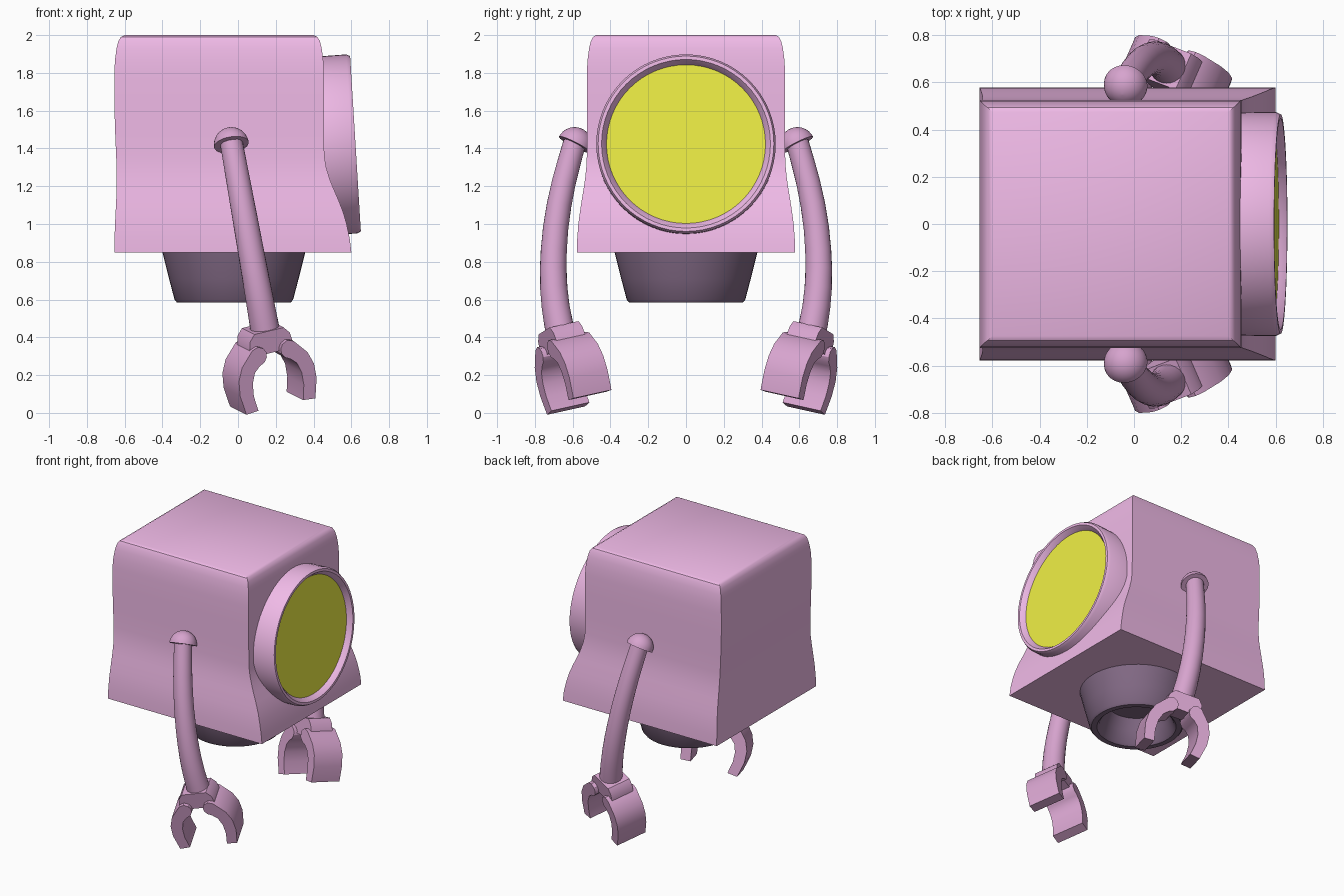
import bpy, bmesh, math
from mathutils import Vector as V

if "Cube" in bpy.data.objects:
    bpy.data.objects.remove(bpy.data.objects["Cube"])


def material(name, rgb):
    m = bpy.data.materials.new(name)
    m.diffuse_color = (*rgb, 1)
    m.use_nodes = True
    m.node_tree.nodes["Principled BSDF"].inputs["Base Color"].default_value = m.diffuse_color
    return m


PINK = material("pink", (0.87, 0.49, 0.80))
ARM = material("dark_pink", (0.68, 0.37, 0.62))
DARK = material("dark_plum", (0.22, 0.14, 0.23))
YELLOW = material("yellow", (0.87, 0.87, 0.06))


def finish(name, bm, mat, mirror=False):
    bmesh.ops.recalc_face_normals(bm, faces=bm.faces)
    me = bpy.data.meshes.new(name)
    bm.to_mesh(me)
    bm.free()
    me.materials.append(mat)
    ob = bpy.data.objects.new(name, me)
    bpy.context.collection.objects.link(ob)
    bpy.ops.object.select_all(action='DESELECT')
    ob.select_set(True)
    bpy.context.view_layer.objects.active = ob
    bpy.ops.object.shade_smooth_by_angle(angle=math.radians(32))
    if mirror:
        mod = ob.modifiers.new("Mirror", 'MIRROR')
        mod.use_axis = (False, True, False)
        mod.use_mirror_merge = False
    return ob


def loft(name, rings, mat, mirror=False):
    """Skin a list of equal-length point rings and cap both ends."""
    bm = bmesh.new()
    vs = [[bm.verts.new(p) for p in ring] for ring in rings]
    n = len(vs[0])
    for a, b in zip(vs, vs[1:]):
        for i in range(n):
            j = (i + 1) % n
            bm.faces.new((a[i], a[j], b[j], b[i]))
    bm.faces.new(vs[0])
    bm.faces.new(vs[-1])
    return finish(name, bm, mat, mirror)


def circle(c, axis, r, n):
    q = V(axis).to_track_quat('Z', 'Y')
    return [V(c) + q @ V((r * math.cos(t), r * math.sin(t), 0))
            for t in (2 * math.pi * i / n for i in range(n))]


def lathe(name, c, axis, profile, mat, n=64, mirror=False):
    c, axis = V(c), V(axis).normalized()
    return loft(name, [circle(c + axis * h, axis, r, n) for r, h in profile], mat, mirror)


# Body: rectangular sections (z, x min, x max, half depth), flared at the bottom
sections = [(0.85, -.655, .60, .578), (0.92, -.654, .592, .576), (1.0, -.651, .575, .570),
            (1.06, -.648, .558, .562), (1.12, -.645, .535, .553), (1.18, -.643, .509, .543),
            (1.24, -.642, .485, .534), (1.30, -.643, .467, .528), (1.36, -.645, .457, .525),
            (1.5, -.651, .455, .525), (1.65, -.655, .455, .525), (1.8, -.655, .455, .525),
            (1.87, -.651, .451, .521), (1.93, -.643, .443, .513), (1.97, -.633, .433, .503),
            (1.99, -.62, .42, .493), (2.0, -.60, .40, .475)]
loft("body", [[(x0, -y, z), (x1, -y, z), (x1, y, z), (x0, y, z)]
              for z, x0, x1, y in sections], PINK)

# Eye: slightly upturned rim with a recessed yellow lens
tilt = math.radians(3.5)
eye_c, eye_n = V((.622, 0, 1.425)), V((math.cos(tilt), 0, math.sin(tilt)))
lathe("eye_rim", eye_c, eye_n, [(.472, -.24), (.475, -.02), (.465, 0), (.447, 0),
                                (.42, -.035), (.415, -.05)], PINK)
lathe("eye_lens", eye_c, eye_n, [(.421, -.06), (.421, -.034)], YELLOW)

# Base: tapered thruster, hollow underneath
lathe("base", (-.022, 0, 0), (0, 0, 1),
      [(.38, .87), (.378, .85), (.343, .71), (.314, .60), (.302, .585), (.265, .585),
       (.25, .60), (.22, .68), (.19, .76)], DARK, 48)

# Shoulders: tilted half spheres
lathe("shoulder", (-.035, -.59, 1.42), (-.15, .45, .88),
      [(.093 * math.cos(a), .093 * math.sin(a))
       for a in (math.radians(89.5) * i / 8 for i in range(9))], ARM, 32, True)

# Arms: bowed tapering tubes through (y, z) points
path = [(.59, 1.43), (.618, 1.33), (.647, 1.22), (.672, 1.1), (.69, .98), (.70, .86),
        (.703, .76), (.70, .66), (.69, .56), (.676, .48), (.664, .42)]
pts = [V((-.035 + .18 * (1.43 - z), -y, z)) for y, z in path]
rings = []
for i, p in enumerate(pts):
    d = pts[min(i + 1, len(pts) - 1)] - pts[max(i - 1, 0)]
    rings.append(circle(p, d, .06 + .018 * i / (len(pts) - 1), 24))
loft("arm", rings, ARM, True)

# Hands: local frame of opening axis, pointing axis and width axis
wrist = V((.136, -.666, .417))
down = V((.126, .267, -.955)).normalized()
wide = down.cross(V((.917, .36, .18))).normalized()
out = wide.cross(down)


def slab(name, outline, half, sign=1):
    rings = [[wrist + out * o * sign + down * d + wide * w for o, d in outline]
             for w in (-half, half)]
    return loft(name, rings, ARM, True)


slab("palm", [(-.085, -.035), (.085, -.035), (.115, .0), (.125, .05), (.075, .085),
              (-.075, .085), (-.125, .05), (-.115, .0)], .085)
finger = [(.055, .045), (.085, .03), (.12, .042), (.19, .12), (.218, .19), (.222, .27),
          (.20, .378), (.13, .372), (.145, .29), (.142, .22), (.122, .165), (.09, .135),
          (.06, .12), (.043, .095), (.042, .068)]
slab("finger_outer", finger, .112, 1)
slab("finger_inner", finger, .112, -1)
